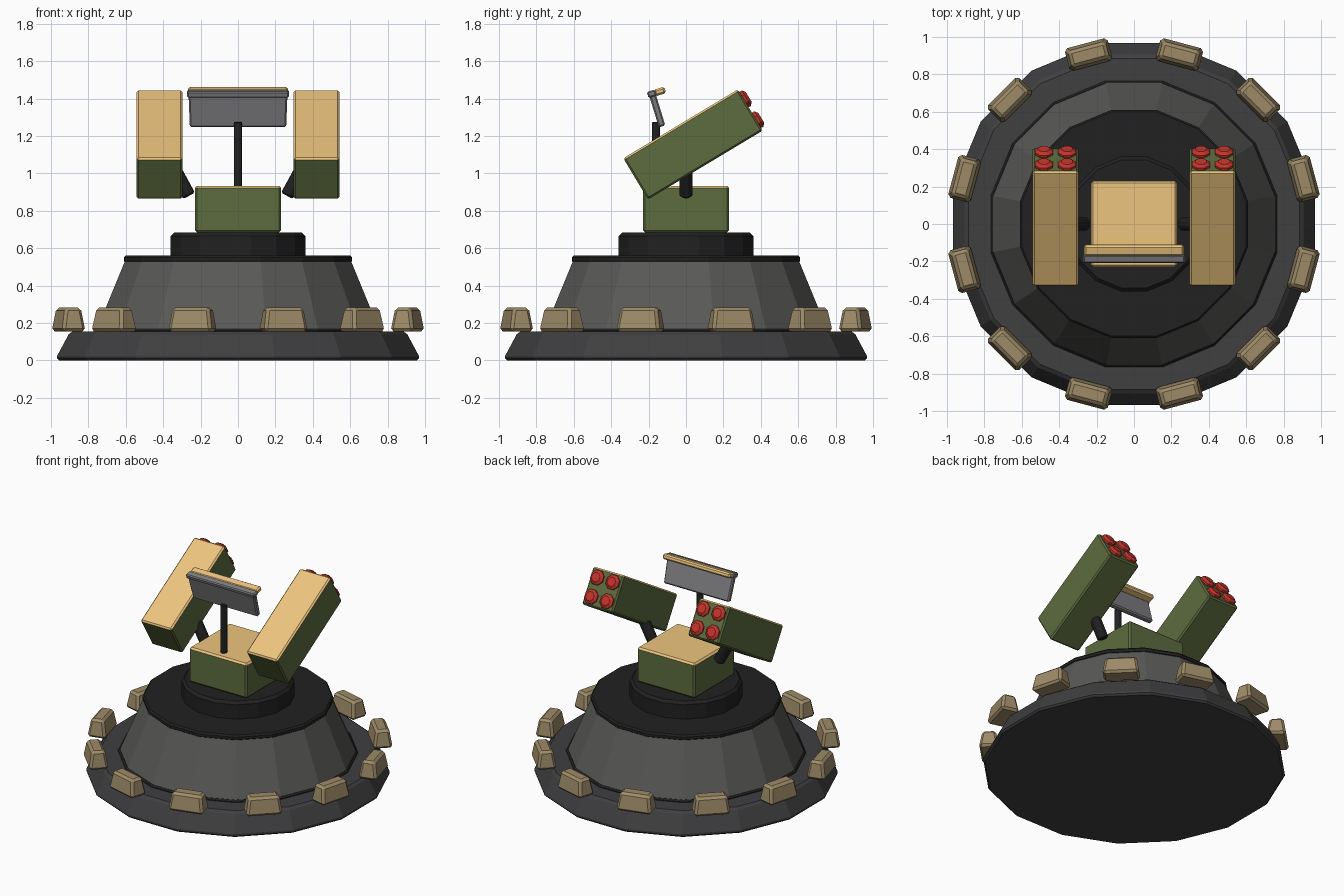
import bpy, bmesh
from math import radians, pi, cos, sin
from mathutils import Matrix, Vector

if "Cube" in bpy.data.objects:
    bpy.data.objects.remove(bpy.data.objects["Cube"])


def material(name, r, g, b):
    m = bpy.data.materials.new(name)
    m.diffuse_color = (r, g, b, 1)
    m.use_nodes = True
    m.node_tree.nodes["Principled BSDF"].inputs["Base Color"].default_value = m.diffuse_color
    return m


BLACK = material("black", 0.015, 0.015, 0.016)
DARK = material("dark_grey", 0.05, 0.05, 0.053)
STONE = material("mid_grey", 0.10, 0.10, 0.095)
STEEL = material("steel", 0.21, 0.21, 0.22)
GREEN = material("green", 0.11, 0.15, 0.05)
TAN = material("tan", 0.85, 0.56, 0.21)
SAND = material("sandbag", 0.34, 0.26, 0.14)
RED = material("red", 0.55, 0.035, 0.025)


def finish(bm, name, mats, matrix):
    bmesh.ops.recalc_face_normals(bm, faces=bm.faces)
    mesh = bpy.data.meshes.new(name)
    bm.to_mesh(mesh)
    bm.free()
    for m in mats:
        mesh.materials.append(m)
    ob = bpy.data.objects.new(name, mesh)
    ob.matrix_world = matrix
    bpy.context.collection.objects.link(ob)
    return ob


def lathe(name, profile, sides, mat, matrix=Matrix()):
    """Faceted solid from (flat radius, height) points, a flat side facing +x."""
    bm = bmesh.new()
    rings = []
    for r, z in profile:
        r /= cos(pi / sides)
        rings.append([bm.verts.new((r * cos((i + .5) * 2 * pi / sides),
                                    r * sin((i + .5) * 2 * pi / sides), z))
                      for i in range(sides)])
    for a, b in zip(rings, rings[1:]):
        for i in range(sides):
            j = (i + 1) % sides
            bm.faces.new((a[i], a[j], b[j], b[i]))
    bm.faces.new(rings[0])
    bm.faces.new(rings[-1])
    return finish(bm, name, [mat], matrix)


def box(name, size, mat, matrix, bevel=0.01, top=None, taper=(1, 1)):
    """Bevelled box; optional second colour on top and tapered upper face."""
    bm = bmesh.new()
    bmesh.ops.create_cube(bm, size=1)
    for v in bm.verts:
        tx, ty = taper if v.co.z > 0 else (1, 1)
        v.co = (v.co.x * size[0] * tx, v.co.y * size[1] * ty, v.co.z * size[2])
    bmesh.ops.bevel(bm, geom=bm.edges[:], offset=bevel, segments=1, affect='EDGES')
    if top:
        for f in bm.faces:
            if f.calc_center_median().z > size[2] / 2 - bevel * 0.8:
                f.material_index = 1
    return finish(bm, name, [mat, top] if top else [mat], matrix)


def rod(name, a, b, r, mat, sides=12):
    a, b = Vector(a), Vector(b)
    d = b - a
    c, h = r * 0.25, d.length
    m = Matrix.Translation(a) @ d.to_track_quat('Z', 'Y').to_matrix().to_4x4()
    lathe(name, [(r - c, 0), (r, c), (r, h - c), (r - c, h)], sides, mat, m)


T = Matrix.Translation

# Round base, cone, cap and turntable
lathe("base", [(.955, 0), (.967, .012), (.967, .025), (.905, .14), (.885, .155)], 16, DARK)
lathe("cone_foot", [(.765, .15), (.765, .16), (.755, .17)], 16, BLACK)
lathe("cone", [(.757, .16), (.605, .53)], 16, STONE)
lathe("cone_cap", [(.60, .522), (.61, .532), (.61, .55), (.60, .562)], 16, BLACK)
lathe("turntable", [(.36, .555), (.36, .665), (.342, .684)], 16, BLACK)

# Ring of sandbags
for i in range(12):
    m = Matrix.Rotation(radians(15 + 30 * i), 4, 'Z') @ T((.938, 0, .219))
    box(f"sandbag_{i + 1}", (.13, .242, .126), SAND, m, .016, taper=(.68, .84))

# Turret body
box("turret_body", (.46, .46, .25), GREEN, T((0, 0, .809)), .012, TAN)

# Launcher pods with arms and missile tips
for side, s in (("left", -1), ("right", 1)):
    rod(f"{side}_arm", (s * .262, 0, .88), (s * .36, 0, 1.06), .036, BLACK)
    pod = T((s * .42, .0375, 1.155)) @ Matrix.Rotation(radians(31), 4, 'X')
    box(f"{side}_pod", (.245, .715, .257), GREEN, pod, .01, TAN)
    n = 0
    for x in (-.062, .062):
        for z in (-.065, .065):
            n += 1
            m = pod @ T((x, .35, z)) @ Matrix.Rotation(radians(-90), 4, 'X')
            lathe(f"{side}_missile_{n}", [(.042, 0), (.048, .012), (.048, .022), (.03, .036)],
                  8, RED, m)

# Sensor panel on its pole
rod("panel_pole", (0, -.16, .925), (0, -.16, 1.275), .022, BLACK)
panel = T((0, -.157, 1.347)) @ Matrix.Rotation(radians(17), 4, 'X')
box("panel", (.515, .036, .2), STEEL, panel, .008, taper=(1.03, 1))
box("panel_rim", (.545, .045, .034), STEEL, panel @ T((0, -.002, .083)), .007)
box("panel_lip", (.535, .06, .036), TAN, panel @ T((0, .043, .082)), .01)
